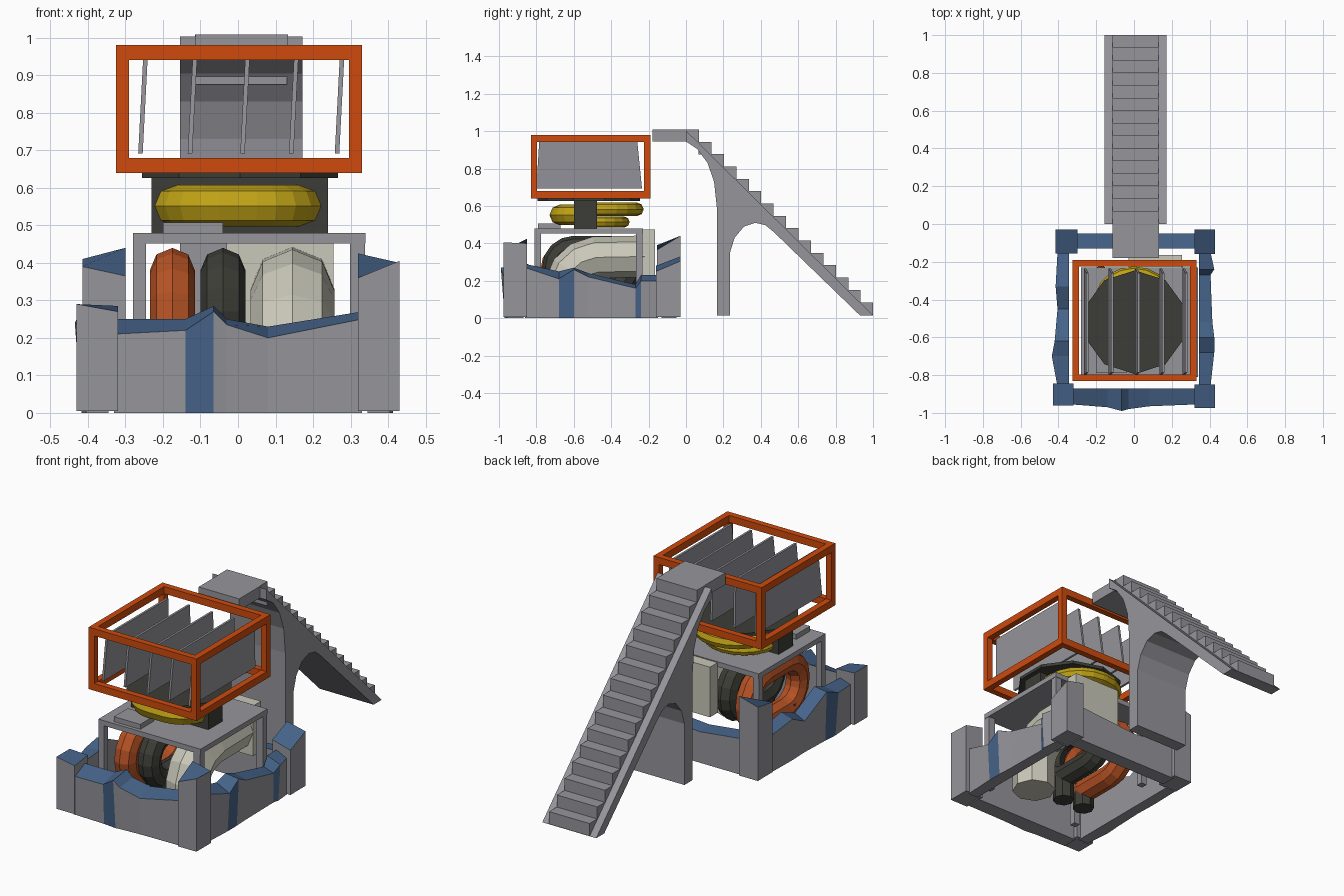
import bpy, bmesh, math
from mathutils import Vector

cube = bpy.data.objects.get("Cube")
if cube:
    bpy.data.objects.remove(cube, do_unlink=True)


def material(name, rgb):
    m = bpy.data.materials.new(name)
    m.use_nodes = True
    m.diffuse_color = (*rgb, 1)
    m.node_tree.nodes["Principled BSDF"].inputs["Base Color"].default_value = (*rgb, 1)
    return m


GREY = material("concrete grey", (.30, .30, .33))
BLUE = material("slate blue", (.06, .125, .25))
DARK = material("charcoal", (.046, .047, .038))
ORANGE = material("frame orange", (.62, .07, .004))
RUST = material("rust orange", (.47, .085, .018))
YELLOW = material("yellow", (.52, .36, .008))
CREAM = material("cream", (.59, .58, .49))


def finish(name, bm, *mats):
    bmesh.ops.recalc_face_normals(bm, faces=bm.faces)
    me = bpy.data.meshes.new(name)
    bm.to_mesh(me)
    bm.free()
    for m in mats:
        me.materials.append(m)
    ob = bpy.data.objects.new(name, me)
    bpy.context.collection.objects.link(ob)
    return ob


def add_box(bm, x, y, z):
    vs = [bm.verts.new((a, b, c)) for c in z for a, b in
          ((x[0], y[0]), (x[1], y[0]), (x[1], y[1]), (x[0], y[1]))]
    bm.faces.new(vs[:4])
    bm.faces.new(vs[4:])
    for i in range(4):
        j = (i + 1) % 4
        bm.faces.new((vs[i], vs[j], vs[j + 4], vs[i + 4]))
    return vs


def box(name, mat, x, y, z):
    bm = bmesh.new()
    add_box(bm, x, y, z)
    return finish(name, bm, mat)


def extrude_x(name, mat, profile, x0, x1):
    bm = bmesh.new()
    face = bm.faces.new([bm.verts.new((x0, y, z)) for y, z in profile])
    ext = bmesh.ops.extrude_face_region(bm, geom=[face])["geom"]
    for v in ext:
        if isinstance(v, bmesh.types.BMVert):
            v.co.x = x1
    return finish(name, bm, mat)


def tube(name, mat, points, radius, closed=False):
    cu = bpy.data.curves.new(name, "CURVE")
    cu.dimensions = "3D"
    cu.bevel_depth, cu.bevel_resolution, cu.use_fill_caps = radius, 2, True
    sp = cu.splines.new("POLY")
    sp.points.add(len(points) - 1)
    for p, co in zip(sp.points, points):
        p.co = (*co, 1)
    sp.use_cyclic_u = closed
    tmp = bpy.data.objects.new(name + "_path", cu)
    bpy.context.collection.objects.link(tmp)
    dg = bpy.context.evaluated_depsgraph_get()
    me = bpy.data.meshes.new_from_object(tmp.evaluated_get(dg))
    bpy.data.objects.remove(tmp, do_unlink=True)
    me.materials.clear()
    me.materials.append(mat)
    for p in me.polygons:
        p.use_smooth = False
    ob = bpy.data.objects.new(name, me)
    bpy.context.collection.objects.link(ob)
    return ob


def rounded_loop(a0, a1, b0, b1, r, steps=4):
    # points around a rounded rectangle
    pts = []
    for k, (a, b) in enumerate(((a1 - r, b1 - r), (a0 + r, b1 - r),
                                (a0 + r, b0 + r), (a1 - r, b0 + r))):
        for s in range(steps + 1):
            t = math.pi / 2 * (k + s / steps)
            pts.append((a + r * math.cos(t), b + r * math.sin(t)))
    return pts


# corner towers with slanted blue tops
towers = {
    "front_right_tower": ((-.43, -.32), (-.96, -.845), (.29, .27, .285, .29)),
    "front_left_tower": ((.32, .43), (-.975, -.85), (.36, .405, .40, .425)),
    "back_left_tower": ((.32, .43), (-.16, -.03), (.28, .25, .305, .33)),
    "back_right_tower": ((-.415, -.30), (-.155, -.03), (.39, .365, .44, .41)),
}
for name, (x, y, tops) in towers.items():
    bm = bmesh.new()
    vs = add_box(bm, x, y, (.005, .3))
    for v, h in zip(vs[4:], tops):
        v.co.z = h
    bm.faces.ensure_lookup_table()
    bm.faces[1].material_index = 1
    finish(name, bm, GREY, BLUE)


# broken perimeter walls: stations are (along, outer top, inner top, bulge)
def wall(name, along_x, outer, inner, stations, stripes=()):
    bm = bmesh.new()
    sign = 1 if outer > inner else -1
    rings = []
    for s, zo, zi, bulge in stations:
        o = outer + sign * bulge
        sec = ((outer + sign * bulge * .4, 0), (o, zo), (inner, zi), (inner, 0))
        rings.append([bm.verts.new((s, d, z) if along_x else (d, s, z)) for d, z in sec])
    for i, (p, q) in enumerate(zip(rings, rings[1:])):
        for k in range(4):
            f = bm.faces.new((p[k], p[(k + 1) % 4], q[(k + 1) % 4], q[k]))
            f.material_index = int(k == 1 or (k == 0 and i in stripes))
    bm.faces.new(rings[0])
    bm.faces.new(rings[-1])
    finish(name, bm, GREY, BLUE)


wall("front_wall", True, -.955, -.87,
     [(-.33, .21, .25, 0), (-.14, .22, .25, .015), (-.065, .27, .285, .035),
      (-.03, .235, .25, .025), (.08, .2, .23, .01), (.33, .25, .27, 0)], (1,))
wall("left_wall", False, .405, .345,
     [(-.86, .27, .29, 0), (-.68, .21, .25, .02), (-.6, .26, .27, .02),
      (-.52, .22, .24, .01), (-.27, .16, .18, 0), (-.24, .2, .23, .02),
      (-.15, .2, .23, 0)], (1, 4))
wall("right_wall", False, -.405, -.345,
     [(-.86, .22, .24, 0), (-.7, .24, .25, .03), (-.62, .27, .28, .015),
      (-.45, .17, .2, 0), (-.33, .23, .25, .01), (-.15, .2, .22, 0)], (1,))
wall("back_wall", True, -.05, -.13,
     [(-.31, .2, .21, 0), (-.05, .17, .18, 0), (.33, .2, .21, 0)])

# machine table on four legs
box("table_top", GREY, (-.28, .34), (-.81, -.23), (.452, .48))
for side, x in (("right", (-.28, -.245)), ("left", (.298, .338))):
    for end, y in (("front", (-.81, -.775)), ("back", (-.268, -.232))):
        box(f"table_leg_{end}_{side}", GREY, x, y, (.03, .455))
box("table_plate", GREY, (-.2, -.04), (-.79, -.67), (.478, .507))

# pipes under the table
tube("rust_pipe_loop", RUST,
     [(-.175, y, z) for y, z in rounded_loop(-.72, -.28, .12, .38, .13)], .06, True)
tube("dark_pipe_loop", DARK,
     [(-.04, y, z) for y, z in rounded_loop(-.71, -.3, .16, .38, .11)], .06, True)
for i, x in enumerate((-.175, -.04)):
    tube(f"pipe_foot_{i + 1}", DARK, [(x, -.62, .02), (x, -.62, .15)], .055)
tube("cream_duct", CREAM,
     [(.145, y, z) for y, z in ((-.64, .02), (-.64, .19), (-.615, .25), (-.56, .3),
                                (-.48, .325), (-.22, .33))], .112)
box("duct_box", CREAM, (-.03, .255), (-.235, -.165), (.2, .475))

# turntable under the cage
box("turntable_core", DARK, (-.23, .24), (-.6, -.475), (.478, .63))
bm = bmesh.new()
bmesh.ops.create_cone(bm, cap_ends=True, segments=10, radius1=.275, radius2=.275, depth=.017)
bmesh.ops.translate(bm, verts=bm.verts, vec=Vector((.005, -.52, .634)))
finish("turntable_disc", bm, DARK)


def hose(name, y_mid, y_end, half, z, r):
    # half loop bulging from the core towards y_end
    d = y_end - y_mid
    c = min(abs(d), half) * .95
    s = 1 if d > 0 else -1
    pts = [(half, y_mid, z)]
    for k in range(6):
        t = math.pi / 2 * k / 5
        pts.append((half - c + c * math.cos(t), y_end - s * c * (1 - math.sin(t)), z))
    tube(name, YELLOW, pts + [(-x, y, h) for x, y, h in reversed(pts)], r)


hose("front_hose", -.54, -.675, .175, .552, .055)
hose("back_upper_hose", -.5, -.262, .18, .582, .036)
hose("back_lower_hose", -.5, -.33, .17, .514, .029)

# open cage of twelve bars
bm = bmesh.new()
X, Y, Z = (-.325, .33), (-.83, -.19), (.64, .98)
B, H = .034, .039


def ends(span, w):
    return (span[0], span[0] + w), (span[1] - w, span[1])


for zz in ends(Z, H):
    for yy in ends(Y, B):
        add_box(bm, X, yy, zz)
    for xx in ends(X, B):
        add_box(bm, xx, (Y[0] + B, Y[1] - B), zz)
for xx in ends(X, B):
    for yy in ends(Y, B):
        add_box(bm, xx, yy, (Z[0] + H, Z[1] - H))
finish("cage", bm, ORANGE)

# leaning fins inside the cage
for i, x in enumerate((-.254, -.122, .018, .148, .27)):
    bm = bmesh.new()
    vs = add_box(bm, (x - .012, x), (-.8, -.235), (.692, .942))
    for k, v in enumerate(vs[4:]):
        v.co.x += .013
        v.co.y += .015 if k < 2 else -.025
    finish(f"fin_{i + 1}", bm, GREY)

# staircase: arched support, landing and steps
extrude_x("stair_support", GREY,
          [(0, 1.003), (1, .015), (.93, .015), (.47, .46), (.425, .497), (.37, .51),
           (.31, .49), (.26, .43), (.235, .35), (.235, .015), (.165, .015),
           (.165, .59), (.15, .73), (.115, .83), (.06, .905), (0, .945)], -.155, .172)
box("landing", GREY, (-.113, .133), (-.18, .01), (.945, 1.009))
bm = bmesh.new()
N = 15
for i in range(N):
    y, top = i * .0665, 1.009 - i * .066
    add_box(bm, (-.115, .13), (y, y + .0665 + .003), (top - .068, top))
finish("stair_steps", bm, GREY)
